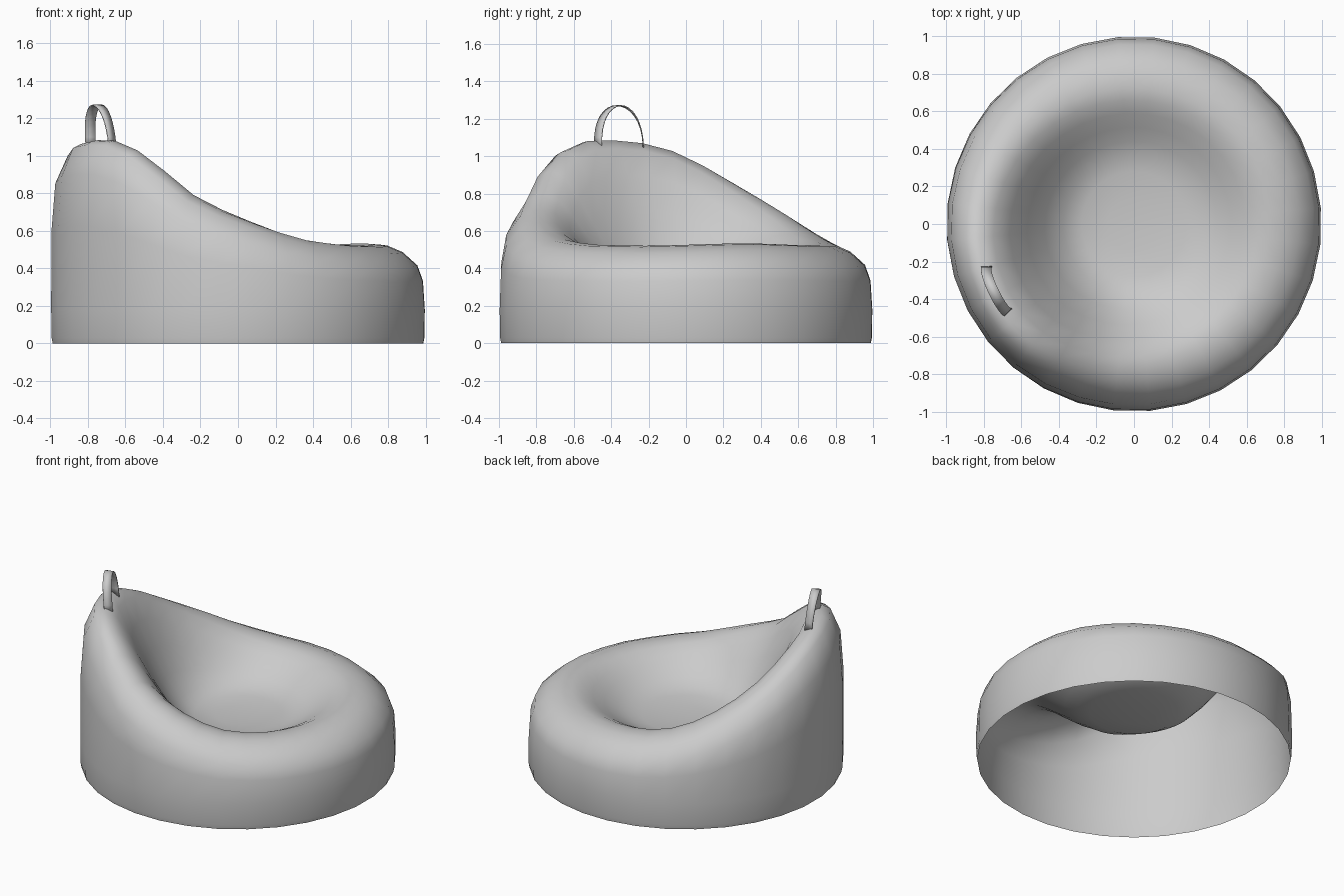
import bpy, bmesh, math
from mathutils import Vector

if "Cube" in bpy.data.objects:
    bpy.data.objects.remove(bpy.data.objects["Cube"])

SIDES = 32
BACK = 205  # direction of the tall backrest, degrees


def lerp(a, b, t):
    return a + (b - a) * t


def rim_height(delta):
    """Rim height; positive delta is the front-left side, negative the back side."""
    left = [(0, 1.085), (16, 1.08), (30, 1.0), (40, 0.87), (50, 0.765), (65, 0.675)]
    back = [(0, 1.085), (14, 1.06), (25, 1.0), (50, 0.8), (65, 0.695)]
    keys = (left if delta > 0 else back) + [
        (80, 0.6), (95, 0.545), (115, 0.525), (140, 0.52), (180, 0.535)]
    delta = abs(delta)
    for (a, p), (b, q) in zip(keys, keys[1:]):
        if delta <= b:
            return lerp(p, q, (delta - a) / (b - a))
    return keys[-1][1]


def profile(delta):
    """Radius/height section from the floor edge, over the rim, into the bowl."""
    h = rim_height(delta)
    w = min(1, max(0, (h - 0.52) / 0.56))
    rim = lerp(0.72, 0.84, w ** 0.8)
    pts = [(0.992, 0), (0.998, 0.03), (1.0, 0.18),
           (lerp(0.99, 1.0, w), h - lerp(0.19, 0.46, w)),
           (lerp(0.96, 0.98, w), h - lerp(0.11, 0.18, w)),
           (lerp(0.88, 0.915, w), h - lerp(0.04, 0.025, w)),
           (lerp(0.80, 0.875, w), h - 0.006), (rim, h)]
    floor_r, floor_z = 0.28, 0.345
    for k, f in [(0.86, 0.94), (0.7, 0.75), (0.53, 0.5), (0.36, 0.26), (0.18, 0.08), (0, 0)]:
        pts.append((lerp(floor_r, rim, k), lerp(floor_z, h, f)))
    pts.append((0.14, 0.335))
    return pts


def finish(bm, name):
    bmesh.ops.recalc_face_normals(bm, faces=bm.faces)
    me = bpy.data.meshes.new(name)
    bm.to_mesh(me)
    bm.free()
    for p in me.polygons:
        p.use_smooth = True
    ob = bpy.data.objects.new(name, me)
    bpy.context.collection.objects.link(ob)
    return ob


# Bean bag body, open underneath
bm = bmesh.new()
cols = []
for i in range(SIDES):
    deg = 5 + i * 360 / SIDES
    delta = (deg - BACK + 180) % 360 - 180
    a = math.radians(deg)
    cols.append([bm.verts.new((r * math.cos(a), r * math.sin(a), z)) for r, z in profile(delta)])
centre = bm.verts.new((0, 0, 0.33))
for i in range(SIDES):
    c, d = cols[i], cols[(i + 1) % SIDES]
    for j in range(len(c) - 1):
        bm.faces.new((c[j], d[j], d[j + 1], c[j + 1]))
    bm.faces.new((c[-1], d[-1], centre))
body = finish(bm, "bean_bag_body")
# make the outer wall face outwards
if body.data.polygons[0].normal.dot(body.data.polygons[0].center) < 0:
    body.data.flip_normals()

# Carry strap arching over the top of the backrest
bm = bmesh.new()
start, end = Vector((-0.785, -0.228, 1.045)), Vector((-0.67, -0.47, 1.045))
bow = Vector((-0.022, -0.01, 0))
rows = []
N = 16
for i in range(N + 1):
    t = math.pi * i / N
    s = (1 - math.cos(t)) / 2
    p = start.lerp(end, s) + bow * math.sin(t)
    p.z += 0.225 * math.sin(t) ** 0.85 if 0 < i < N else 0
    side = Vector((1, 0, 0)).lerp(Vector((0.7, 0.7, 0)), s).normalized() * 0.028
    rows.append((bm.verts.new(p - side), bm.verts.new(p + side)))
for a, b in zip(rows, rows[1:]):
    bm.faces.new((a[0], a[1], b[1], b[0]))
strap = finish(bm, "carry_strap")
sol = strap.modifiers.new("thickness", 'SOLIDIFY')
sol.thickness = 0.006
sol.offset = 0
